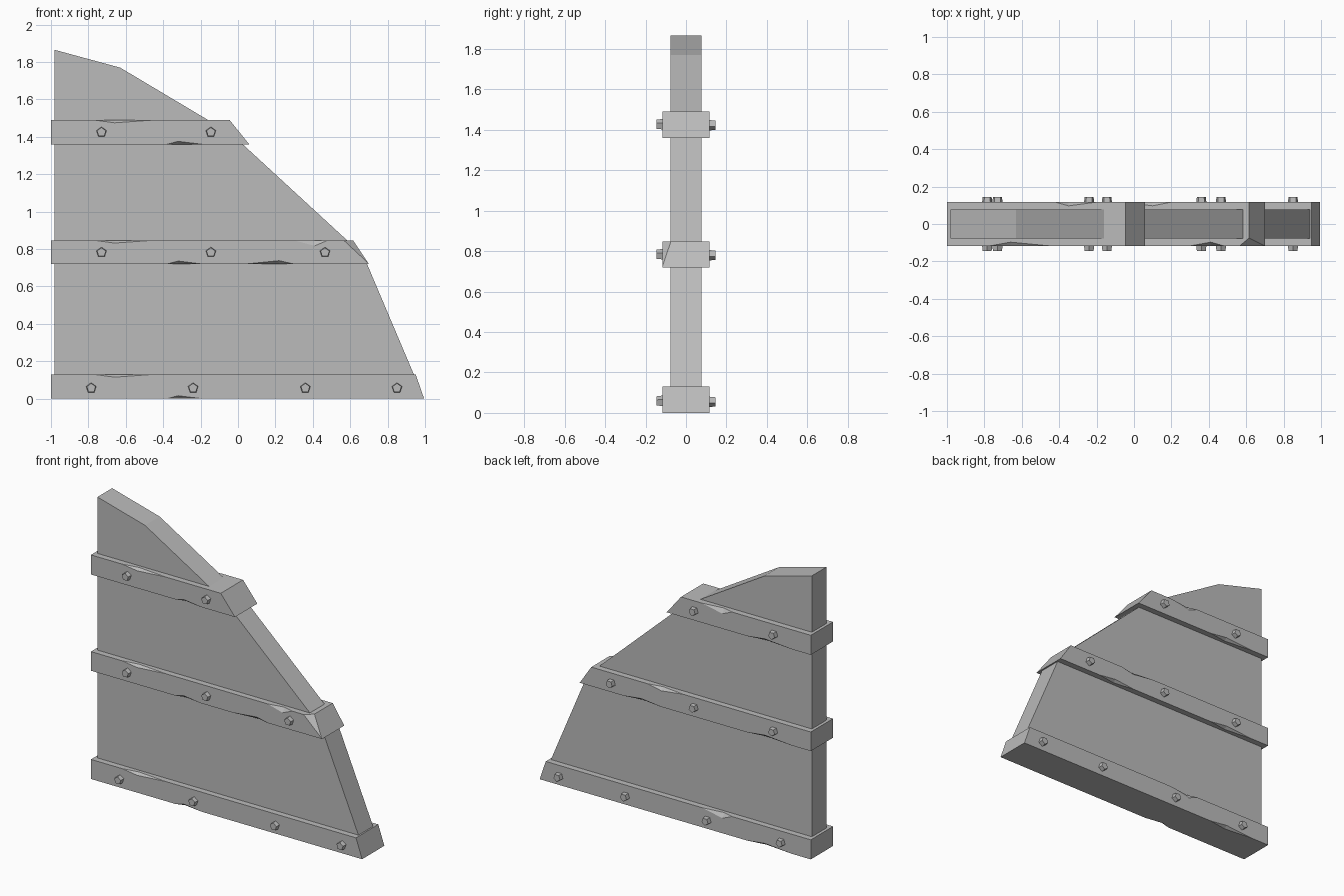
import bpy, bmesh, math
from mathutils import Vector, Matrix

cube = bpy.data.objects.get("Cube")
if cube:
    bpy.data.objects.remove(cube, do_unlink=True)

grey = bpy.data.materials.new("plain grey")
grey.use_nodes = True
grey.diffuse_color = (0.5, 0.5, 0.5, 1)
grey.node_tree.nodes["Principled BSDF"].inputs["Base Color"].default_value = (0.5, 0.5, 0.5, 1)


def finish(bm, name):
    bmesh.ops.remove_doubles(bm, verts=bm.verts, dist=0.0005)
    bmesh.ops.recalc_face_normals(bm, faces=bm.faces)
    mesh = bpy.data.meshes.new(name)
    bm.to_mesh(mesh)
    bm.free()
    mesh.materials.append(grey)
    obj = bpy.data.objects.new(name, mesh)
    bpy.context.collection.objects.link(obj)
    return obj


def face(bm, points):
    return bm.faces.new([bm.verts.new(p) for p in points])


# Main panel: extruded outline
def build_panel(outline, half):
    bm = bmesh.new()
    base = face(bm, [(x, -half, z) for x, z in outline])
    new = bmesh.ops.extrude_face_region(bm, geom=[base], use_keep_orig=True)["geom"]
    verts = [v for v in new if isinstance(v, bmesh.types.BMVert)]
    bmesh.ops.translate(bm, verts=verts, vec=(0, 2 * half, 0))
    return finish(bm, "panel")


LEFT, HALF = -1.0, 0.117


# Crossbar with slanted right end and small chips knocked out of its long edges.
# A chip is (side, level, start, middle, end, height); side -1 is front, level 1 is top.
def build_bar(name, z0, z1, x_top, x_low, chips, corner=None):
    bm = bmesh.new()

    def edge(side, level, on_side):
        y, z = side * HALF, z1 if level > 0 else z0
        pts = [(LEFT, y, z)]
        for s, l, a, m, b, h in sorted(chips, key=lambda c: c[2]):
            if (s, l) == (side, level):
                dent = (m, y, z - level * h) if on_side else (m, y - side * 0.02, z)
                pts += [(a, y, z), dent, (b, y, z)]
        return pts + [(x_top if level > 0 else x_low, y, z)]

    for s in (-1, 1):
        face(bm, edge(s, 1, True) + edge(s, -1, True)[::-1])
        face(bm, edge(-1, s, False) + edge(1, s, False)[::-1])
    for s, l, a, m, b, h in chips:
        y, z = s * HALF, z1 if l > 0 else z0
        for x in (a, b):
            face(bm, [(x, y, z), (m, y, z - l * h), (m, y - s * 0.02, z)])
    for low, top in ((LEFT, LEFT), (x_low, x_top)):
        face(bm, [(low, -HALF, z0), (low, HALF, z0), (top, HALF, z1), (top, -HALF, z1)])
    bmesh.ops.remove_doubles(bm, verts=bm.verts, dist=0.0005)

    # Broken corner
    if corner:
        a, b, c = [Vector(p) for p in corner]
        normal = (b - a).cross(c - a)
        if normal.x < 0:
            normal.negate()
        cut = bmesh.ops.bisect_plane(bm, geom=bm.verts[:] + bm.edges[:] + bm.faces[:],
                                     plane_co=a, plane_no=normal, clear_outer=True)
        edges = [e for e in cut["geom_cut"] if isinstance(e, bmesh.types.BMEdge)]
        bmesh.ops.holes_fill(bm, edges=edges, sides=0)
    return finish(bm, name)


# Five-sided bolt heads on both faces of a bar
def build_bolts(name, xs, z):
    bm = bmesh.new()
    for x in xs:
        for side in (-1, 1):
            place = (Matrix.Translation((x, side * (HALF + 0.008), z))
                     @ Matrix.Rotation(-side * math.pi / 2, 4, "X"))
            bmesh.ops.create_cone(bm, cap_ends=True, segments=5, radius1=0.03,
                                  radius2=0.025, depth=0.04, matrix=place)
    return finish(bm, name)


build_panel([(-0.98, 0), (0.94, 0), (0.94, 0.13), (0.69, 0.72), (0.58, 0.85),
             (0.02, 1.365), (-0.16, 1.49), (-0.63, 1.77), (-0.98, 1.865)], 0.077)

# Chips shared by every bar, then the extra ones of the middle bar
common = [(-1, 1, -0.77, -0.66, -0.45, 0.015), (-1, -1, -0.38, -0.32, -0.19, 0.016),
          (1, -1, -0.86, -0.66, -0.53, 0.016)]
back_top = [(1, 1, -0.42, -0.35, -0.2, 0.03)]
middle = [(-1, 1, 0.3, 0.41, 0.48, 0.03), (-1, -1, 0.04, 0.22, 0.3, 0.018),
          (1, 1, -0.06, 0.1, 0.2, 0.02), (1, -1, 0.1, 0.25, 0.38, 0.016)]

build_bar("top_bar", 1.36, 1.49, -0.045, 0.06, common + back_top)
build_bar("middle_bar", 0.72, 0.847, 0.615, 0.70, common + middle,
          [(0.565, -HALF, 0.847), (0.699, -HALF, 0.722), (0.615, -0.075, 0.847)])
build_bar("bottom_bar", 0, 0.13, 0.95, 0.995, common + back_top)

build_bolts("top_bolts", (-0.73, -0.145), 1.425)
build_bolts("middle_bolts", (-0.73, -0.145, 0.465), 0.782)
build_bolts("bottom_bolts", (-0.785, -0.24, 0.36, 0.85), 0.057)
